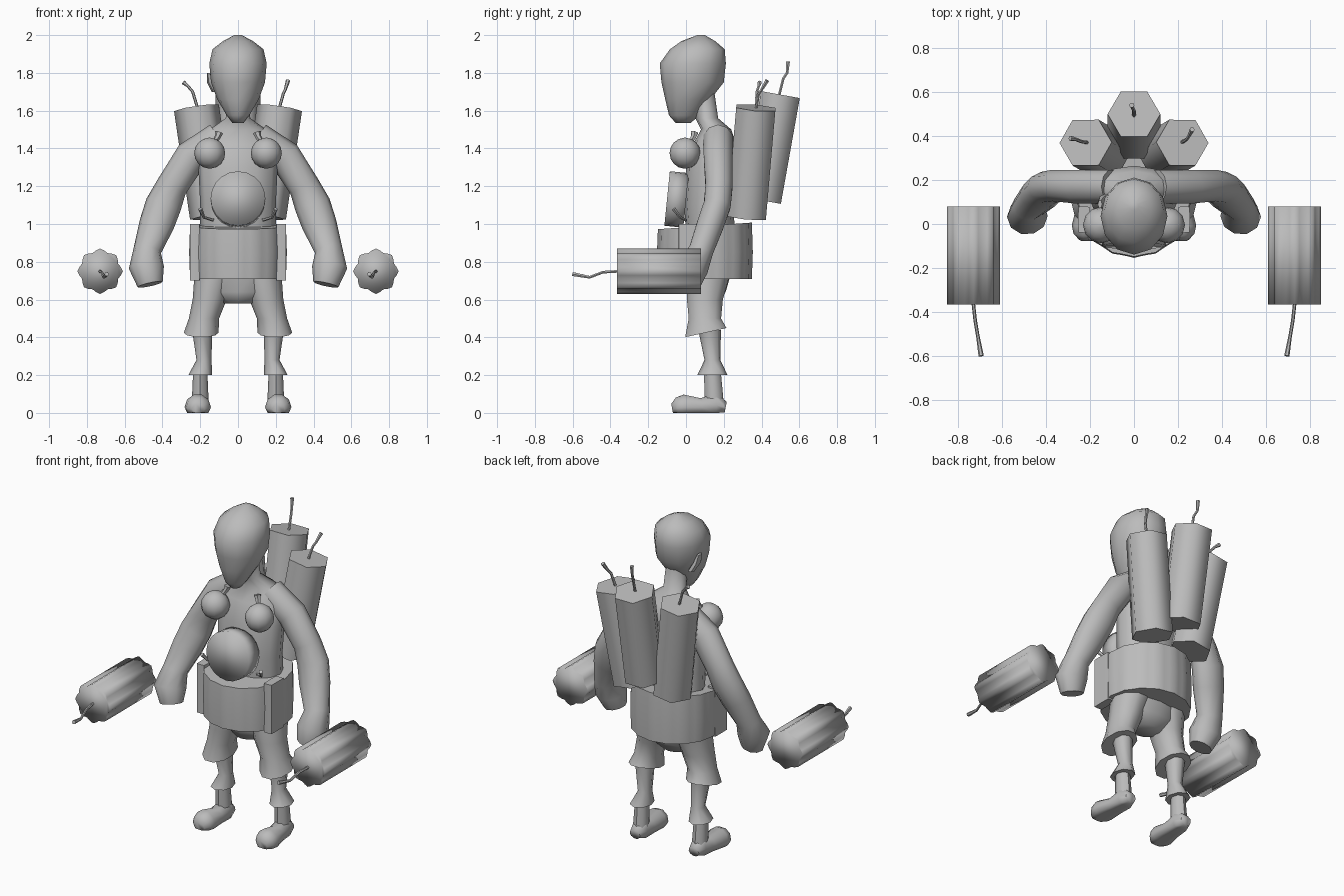
import bpy, bmesh, math
from mathutils import Vector

cube = bpy.data.objects.get("Cube")
if cube:
    bpy.data.objects.remove(cube)

grey = bpy.data.materials.new("plain grey")
grey.use_nodes = True
grey.diffuse_color = (0.5, 0.5, 0.5, 1)
grey.node_tree.nodes["Principled BSDF"].inputs["Base Color"].default_value = (0.5, 0.5, 0.5, 1)


def loft(name, rings, sides=10, flat=False, lobes=0, depth=0.0, power=2, angle=45, mirror=1, tilt=0.0):
    """Skin capped rings (x, y, z, radius_u, radius_v); flat rings stay level, tilt slopes the last."""
    bm = bmesh.new()
    centres = [Vector((r[0] * mirror, r[1], r[2])) for r in rings]
    loops = []
    for i, (c, r) in enumerate(zip(centres, rings)):
        t = Vector((0, 0, 1))
        if not flat:
            t = (centres[min(i + 1, len(rings) - 1)] - centres[max(i - 1, 0)]).normalized()
        v = t.cross(Vector((1, 0, 0))).normalized()
        u = v.cross(t)
        loop = []
        for k in range(sides):
            a = math.tau * k / sides
            ca, sa = math.cos(a), math.sin(a)
            m = 1 + depth * math.cos(lobes * a)
            m /= (abs(ca) ** power + abs(sa) ** power) ** (1 / power)
            p = c + u * ca * m * r[3] + v * sa * m * r[-1]
            if i == len(rings) - 1:
                p.z += tilt * (p.y - c.y)
            p.z = max(p.z, 0)
            loop.append(bm.verts.new(p))
        loops.append(loop)
    for a, b in zip(loops, loops[1:]):
        for k in range(sides):
            n = (k + 1) % sides
            bm.faces.new((a[k], a[n], b[n], b[k]))
    bm.faces.new(loops[0])
    bm.faces.new(loops[-1])
    bmesh.ops.recalc_face_normals(bm, faces=bm.faces)
    mesh = bpy.data.meshes.new(name)
    bm.to_mesh(mesh)
    bm.free()
    mesh.shade_smooth()
    mesh.set_sharp_from_angle(angle=math.radians(angle))
    mesh.materials.append(grey)
    obj = bpy.data.objects.new(name, mesh)
    bpy.context.collection.objects.link(obj)
    return obj


def fuse(name, points, mirror=1):
    radii = [0.008] * (len(points) - 1) + [0.012]
    return loft(name, [(*p, r) for p, r in zip(points, radii)], sides=6, mirror=mirror)


# Head and torso
loft("head", [(0, -.015, 1.535, .03, .04), (0, -.01, 1.575, .06, .08),
              (0, .01, 1.66, .11, .12), (0, .035, 1.75, .143, .165),
              (0, .036, 1.85, .152, .175), (0, .06, 1.925, .135, .145),
              (0, .065, 1.968, .08, .09), (0, .08, 2.0, .02, .02)], 12, flat=True, angle=60)
loft("right_ear", [(-.12, .12, 1.7, .02, .02), (-.145, .1, 1.75, .02, .03),
                   (-.155, .09, 1.8, .01, .02)], 6, flat=True)
loft("torso", [(0, .13, .95, .2, .13), (0, .12, 1.1, .2, .13), (0, .13, 1.3, .21, .13),
               (0, .15, 1.42, .2, .115), (0, .16, 1.5, .15, .08),
               (0, .11, 1.56, .065, .06), (0, .085, 1.7, .06, .065)], 12, flat=True, angle=70)
# Scalloped belt with a slightly sloping top rim
loft("belt", [(0, .1, .71, .25, .245), (0, .1, .85, .255, .25), (0, .1, .99, .25, .245)],
     48, flat=True, lobes=16, depth=.015, angle=60, tilt=.07)
loft("pelvis", [(0, .1, .58, .08, .07), (0, .11, .64, .19, .1), (0, .12, .76, .22, .125)],
     12, flat=True, angle=70)
# Round charge on the belly
loft("belly_charge", [(0, .0, 1.125, .145), (0, -.1, 1.135, .145)], 20, angle=100)

# Back pack centre charge
loft("centre_pack_charge", [(0, .4, 1.125, .12), (0, .5, 1.685, .12)], 6, angle=65)
fuse("centre_pack_fuse", [(0, .49, 1.67), (0, .515, 1.77), (-.01, .535, 1.8), (-.01, .54, 1.86)])

for side, s in (("left", 1), ("right", -1)):
    # Arm ending in a fist
    loft(side + "_arm", [(.1, .17, 1.45, .09, .08), (.25, .17, 1.355, .088, .08),
                         (.35, .175, 1.2, .083, .075), (.395, .165, 1.1, .096, .075),
                         (.43, .13, 1.0, .093, .075), (.48, .08, .86, .074, .068),
                         (.485, .035, .77, .093, .088), (.465, .02, .68, .068, .06)],
         10, angle=60, mirror=s)
    # Flat pouch on the belt's front corner
    loft(side + "_belt_pouch", [(.228, .02, .7, .026, .06), (.228, .02, 1.0, .026, .06)],
         8, flat=True, power=20, mirror=s)
    # Leg, cuff and shoe
    loft(side + "_trouser_leg", [(.12, .12, .74, .11, .12), (.15, .1, .6, .09, .1),
                                 (.18, .1, .5, .08, .09), (.195, .105, .425, .092, .115)],
         10, flat=True, angle=60, mirror=s, tilt=.22)
    loft(side + "_shin", [(.19, .125, .44, .053, .06), (.18, .14, .28, .04, .042),
                          (.2, .14, .2, .063, .08)], 8, flat=True, angle=60, mirror=s)
    loft(side + "_ankle", [(.2, .14, .21, .038, .045), (.2, .15, .05, .045, .05)],
         8, flat=True, mirror=s)
    loft(side + "_shoe", [(.2, .21, .03, .035, .03), (.2, .16, .04, .05, .07),
                          (.205, .08, .03, .055, .05), (.213, -.01, .03, .07, .07),
                          (.213, -.045, .025, .062, .06), (.213, -.073, .02, .035, .03)],
         10, angle=70, mirror=s)
    # Chest bomb with neck
    loft(side + "_chest_bomb",
         [(.15, -.005, 1.375 - .082 * math.cos(a), .082 * math.sin(a))
          for a in [math.pi * (i + .15) / 8.3 for i in range(9)]],
         12, flat=True, angle=60, mirror=s)
    loft(side + "_bomb_neck", [(.13, .015, 1.42, .012), (.107, .04, 1.462, .016),
                               (.1, .045, 1.485, .022)], 6, mirror=s)
    # Fuse beside the belly charge
    fuse(side + "_belly_fuse", [(.13, 0, 1.02), (.18, -.03, 1.035), (.2, -.065, 1.08)], s)
    # Side pack charge
    loft(side + "_pack_charge", [(.135, .32, 1.04, .12), (.22, .37, 1.615, .12)],
         6, angle=65, mirror=s)
    # Fluted charge floating beside the fist
    loft(side + "_fluted_charge", [(.73, .08, .75, .112), (.73, -.365, .75, .112)],
         32, lobes=8, depth=.075, angle=100, mirror=s)
    fuse(side + "_fluted_fuse", [(.732, -.35, .75), (.722, -.44, .745),
                                 (.71, -.51, .718), (.695, -.6, .735)], s)

fuse("left_pack_fuse", [(.215, .37, 1.6), (.24, .385, 1.69), (.25, .4, 1.71), (.265, .43, 1.76)])
fuse("right_pack_fuse", [(-.21, .37, 1.6), (-.24, .375, 1.7), (-.265, .385, 1.73), (-.29, .39, 1.75)])
